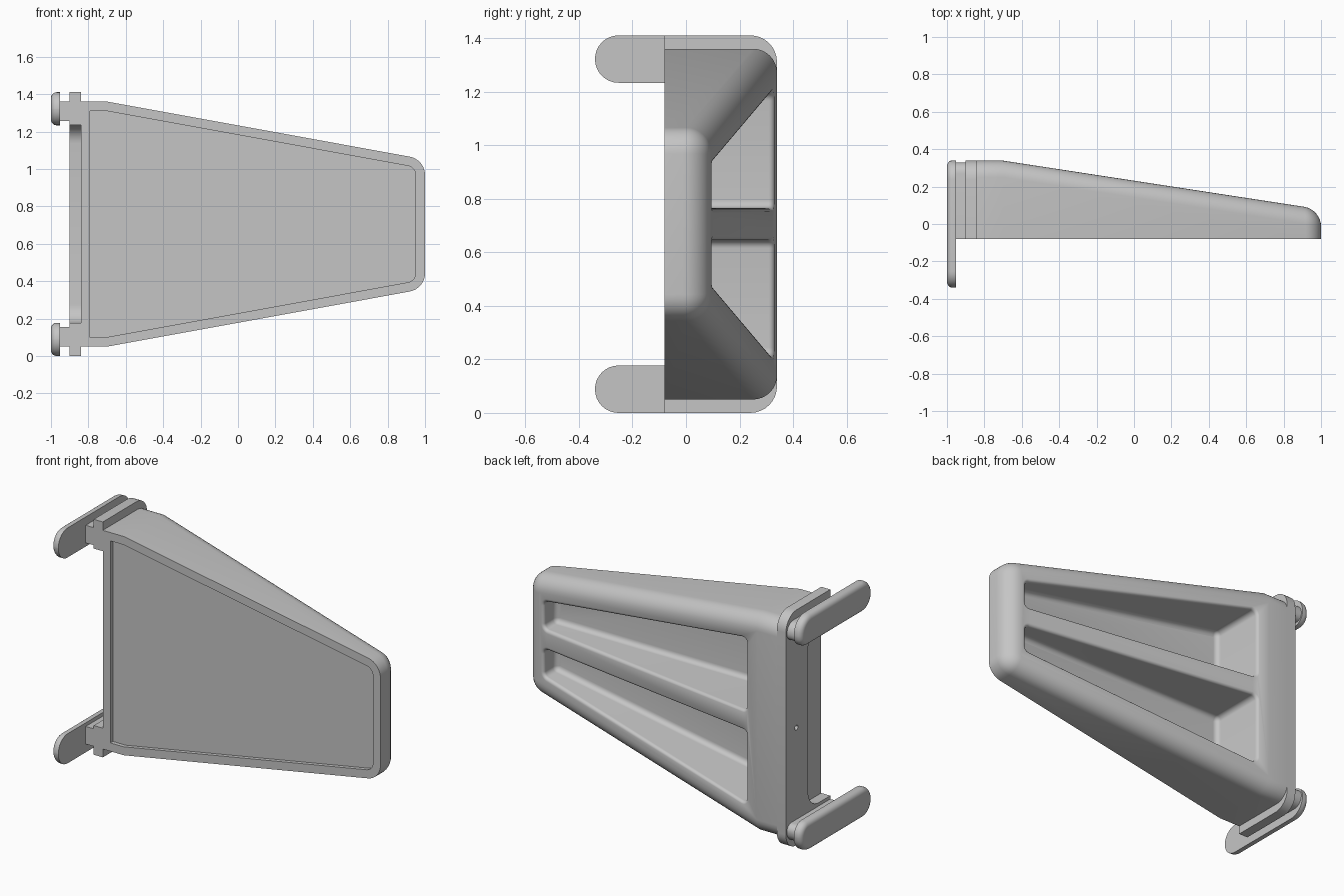
import bpy, bmesh, math
from mathutils import Vector

if "Cube" in bpy.data.objects:
    bpy.data.objects.remove(bpy.data.objects["Cube"])

H = 1.41          # total height, parts mirror about H / 2
SLOPE = 0.182     # taper of the sides
N = 8             # segments per rounded corner

gray = bpy.data.materials.new("plain gray")
gray.diffuse_color = (0.56, 0.56, 0.56, 1)
gray.use_nodes = True
gray.node_tree.nodes["Principled BSDF"].inputs["Base Color"].default_value = gray.diffuse_color


def back(x):
    """Height of the sloping back surface along y."""
    return 0.34 - 0.154 * max(0.0, x + 0.7)


def outline(corners, inset=0.0):
    """Counter-clockwise (u, v, radius) corners -> inset, rounded 2D loop."""
    base = [Vector(c[:2]) for c in corners]
    n = len(base)
    normals = []
    for i in range(n):
        d = (base[(i + 1) % n] - base[i]).normalized()
        normals.append(Vector((-d.y, d.x)))
    moved = []
    for i in range(n):
        a, b = normals[i - 1], normals[i]
        moved.append(base[i] + (a + b) * inset / (1 + a.dot(b)))
    pts = []
    for i in range(n):
        r = corners[i][2]
        p = moved[i]
        if r == 0:
            pts.append(p)
            continue
        r = max(r - inset, 0.003)
        d1 = (moved[i - 1] - p).normalized()
        d2 = (moved[(i + 1) % n] - p).normalized()
        half = math.acos(max(-1, min(1, d1.dot(d2)))) / 2
        centre = p + (d1 + d2).normalized() * r / math.sin(half)
        v1 = p + d1 * r / math.tan(half) - centre
        v2 = p + d2 * r / math.tan(half) - centre
        phi = math.pi - 2 * half
        for k in range(N + 1):
            t = k / N
            pts.append(centre + (v1 * math.sin((1 - t) * phi) + v2 * math.sin(t * phi)) / math.sin(phi))
    return pts


def loft(name, rings, split=None):
    """Skin matching rings and cap both ends."""
    bm = bmesh.new()
    vr = [[bm.verts.new(p) for p in ring] for ring in rings]
    n = len(vr[0])
    for a, b in zip(vr, vr[1:]):
        for i in range(n):
            j = (i + 1) % n
            bm.faces.new((a[i], a[j], b[j], b[i]))
    bm.faces.new(vr[0])
    bm.faces.new(vr[-1])
    if split:
        bmesh.ops.connect_verts(bm, verts=[vr[-1][k] for k in split])
    bmesh.ops.recalc_face_normals(bm, faces=bm.faces[:])
    me = bpy.data.meshes.new(name)
    bm.to_mesh(me)
    bm.free()
    me.materials.append(gray)
    ob = bpy.data.objects.new(name, me)
    bpy.context.collection.objects.link(ob)
    return ob


def activate(ob):
    bpy.ops.object.select_all(action='DESELECT')
    ob.select_set(True)
    bpy.context.view_layer.objects.active = ob


def cut(ob, cutter):
    activate(ob)
    m = ob.modifiers.new("cut", 'BOOLEAN')
    m.operation = 'DIFFERENCE'
    m.solver = 'EXACT'
    m.object = cutter
    bpy.ops.object.modifier_apply(modifier=m.name)
    bpy.data.objects.remove(cutter, do_unlink=True)


def smooth(ob):
    activate(ob)
    bpy.ops.object.shade_smooth_by_angle(angle=math.radians(30))


def quarter(steps):
    return [math.pi / 2 * k / steps for k in range(steps + 1)]


# Tapered body with rounded back rim
zr = 0.05 + SLOPE * 1.7
plan = [(-0.84, 0.05, 0), (-0.7, 0.05, 0), (1, zr, 0.1), (1, H - zr, 0.1),
        (-0.7, H - 0.05, 0), (-0.84, H - 0.05, 0)]


def body_ring(inset, y):
    out = []
    for p in outline(plan, inset):
        x = -0.84 if p.x < -0.72 else p.x
        out.append((x, y(x), p.y))
    return out


R = 0.09
rings = [body_ring(0, lambda x: -0.08)]
for a in quarter(8):
    rings.append(body_ring(R * (1 - math.cos(a)), lambda x, a=a: back(x) - R * (1 - math.sin(a))))
body = loft("tapered_body", rings, split=(1, -2))

# Shallow recess in the front face
recess_plan = plan[:]
recess_plan[0] = (-0.84, 0.05, 0)
recess_plan[-1] = (-0.84, H - 0.05, 0)
loop = outline(recess_plan, 0.05)
cut(body, loft("recess_cutter", [[(p.x, y, p.y) for p in loop] for y in (-0.12, -0.056)]))

# Two deep back pockets, leaving a rib between them
x0, x1 = -0.65, 0.895
pocket = [(x0, 0.745, 0.05), (x1, 0.745, 0.05),
          (x1, 1.235 - SLOPE * (x1 + 0.7), 0.05), (x0, 1.235 - SLOPE * (x0 + 0.7), 0.05)]
for flip in (False, True):
    def pocket_ring(inset, y):
        return [(p.x, y(p.x), H - p.y if flip else p.y) for p in outline(pocket, inset)]
    rings = []
    for a in quarter(5):
        rings.append(pocket_ring(0.02 + 0.03 * (1 - math.sin(a)),
                                 lambda x, a=a: -0.02 + 0.03 * (1 - math.cos(a))))
    for a in quarter(5):
        rings.append(pocket_ring(0.02 * math.cos(a),
                                 lambda x, a=a: back(x) - 0.02 + 0.02 * math.sin(a)))
    rings.append(pocket_ring(0, lambda x: back(x) + 0.1))
    cut(body, loft("pocket_cutter", rings))
smooth(body)

# Mounting plate with a wide round-cornered notch and a small hole
plate_shape = [(-0.08, 0, 0), (0.34, 0, 0.1), (0.34, H, 0.1), (-0.08, H, 0),
               (-0.08, 1.235, 0), (0.13, 1.235, 0.1), (0.13, 0.175, 0.1), (-0.08, 0.175, 0)]
loop = outline(plate_shape)
plate = loft("mounting_plate", [[(x, p.x, p.y) for p in loop] for x in (-0.9, -0.84)])
ring = [(0.24 + 0.015 * math.cos(i * math.pi / 8), H / 2 + 0.015 * math.sin(i * math.pi / 8))
        for i in range(16)]
cut(plate, loft("hole_cutter", [[(x, y, z) for y, z in ring] for x in (-0.95, -0.85)]))
smooth(plate)

# Hook arms and the necks joining them to the plate, bottom and top
arm = [(-0.34, 0, 0.088), (0.34, 0, 0.1), (0.34, 0.177, 0.07), (-0.34, 0.177, 0.088)]
neck = [(-0.08, 0.05, 0), (0.33, 0.05, 0.06), (0.33, 0.155, 0.04), (-0.08, 0.155, 0)]
for side, flip in (("bottom", False), ("top", True)):
    def side_ring(shape, x, inset=0.0):
        return [(x, p.x, H - p.y if flip else p.y) for p in outline(shape, inset)]
    rings = [side_ring(arm, -0.953)]
    for a in quarter(5):
        rings.append(side_ring(arm, -0.97 - 0.03 * math.sin(a), 0.03 * (1 - math.cos(a))))
    smooth(loft(side + "_arm", rings))
    smooth(loft(side + "_neck", [side_ring(neck, x) for x in (-0.96, -0.895)]))
